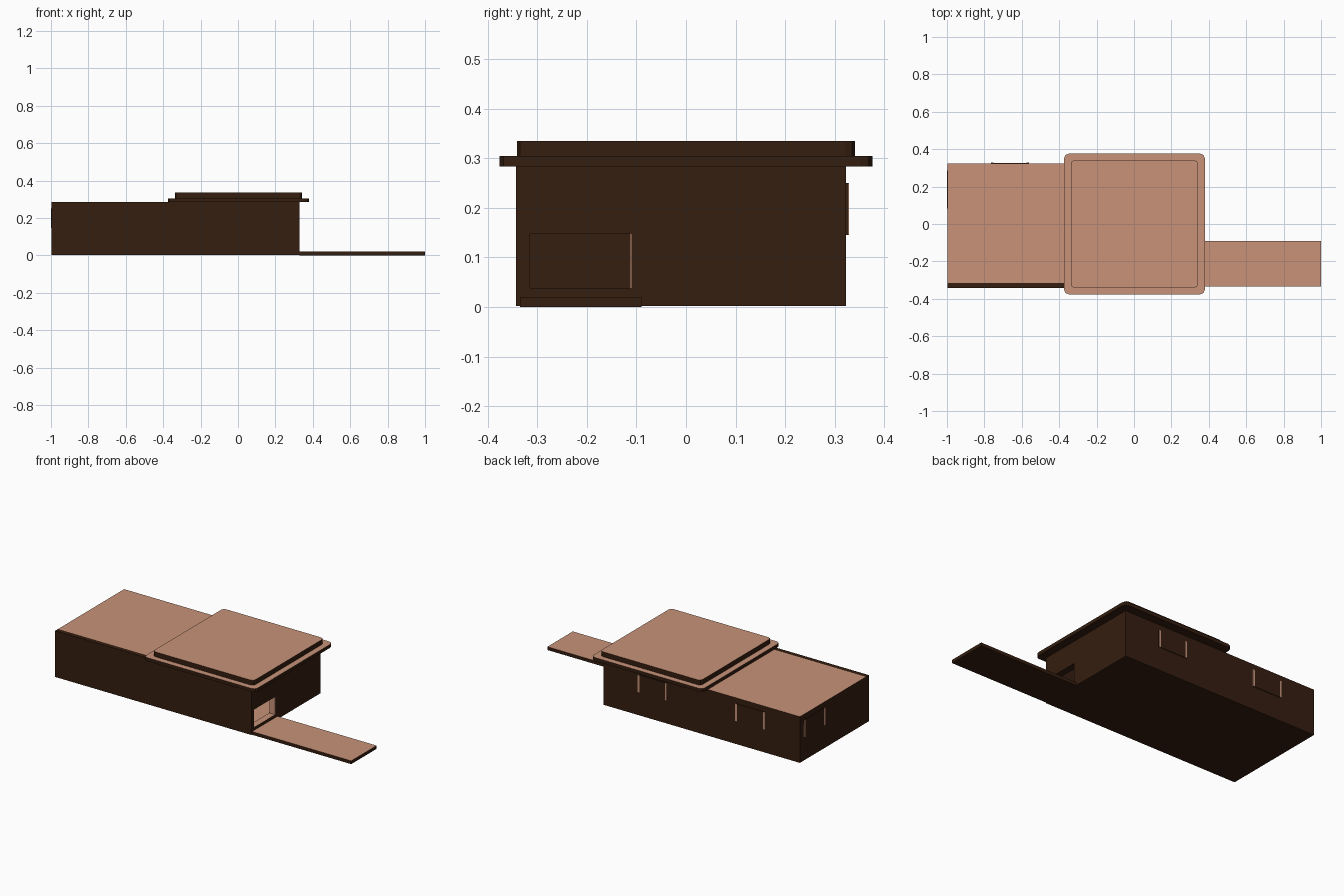
import bpy, bmesh

if "Cube" in bpy.data.objects:
    bpy.data.objects.remove(bpy.data.objects["Cube"])


def material(name, color):
    m = bpy.data.materials.new(name)
    m.diffuse_color = color
    m.use_nodes = True
    m.node_tree.nodes["Principled BSDF"].inputs["Base Color"].default_value = m.diffuse_color
    return m


DARK = material("dark_timber", (0.035, 0.013, 0.005, 1))
LIGHT = material("light_clay", (0.58, 0.29, 0.19, 1))


def box(name, x, y, z, mats=(DARK, DARK), corner=0):
    """Box from ranges; mats = (sides and bottom, top); corner rounds upright edges."""
    bm = bmesh.new()
    bmesh.ops.create_cube(bm, size=1)
    for v in bm.verts:
        v.co = [r[0] + (c + 0.5) * (r[1] - r[0]) for c, r in zip(v.co, (x, y, z))]
    if corner:
        upright = [e for e in bm.edges
                   if abs(e.verts[0].co.z - e.verts[1].co.z) > 1e-4]
        bmesh.ops.bevel(bm, geom=upright, offset=corner, segments=2,
                        profile=0.5, affect='EDGES')
    bm.normal_update()
    for f in bm.faces:
        f.material_index = 1 if f.normal.z > 0.9 else 0
    me = bpy.data.meshes.new(name)
    bm.to_mesh(me)
    bm.free()
    me.materials.append(mats[0])
    me.materials.append(mats[1])
    ob = bpy.data.objects.new(name, me)
    bpy.context.collection.objects.link(ob)
    return ob


CLAY_TOP = (DARK, LIGHT)
X0, X1 = -0.996, 0.33      # outer body
Y0, Y1 = -0.343, 0.323
H = 0.284
T = 0.028                  # wall thickness

# Hollow body: floor, walls and flat roof
box("floor", (X0, X1 - 0.04), (Y0 + T, Y1 - T), (0.002, 0.03), CLAY_TOP)
box("front_wall", (X0, X1), (Y0, Y0 + T), (0.002, H))
box("back_wall", (X0, X1), (Y1 - T, Y1), (0.002, H - 0.01))
box("left_wall", (X0, X0 + T), (Y0 + T, Y1 - T), (0.002, H - 0.01))
box("flat_roof", (X0, X1), (Y0 + T, Y1), (H - 0.01, H), CLAY_TOP)

# Right wall built around the low doorway
D0, D1, DZ0, DZ1 = -0.315, -0.11, 0.038, 0.147
WX = (X1 - 0.04, X1)
box("right_wall", WX, (D1, Y1 - T), (0.002, H - 0.01))
box("doorway_lintel", WX, (Y0 + T, D1), (DZ1, H - 0.01))
box("doorway_sill", WX, (Y0 + T, D1), (0.002, DZ0), CLAY_TOP)
box("doorway_jamb", (X1 - 0.039, X1 - 0.001), (D1 - 0.003, D1), (DZ0, DZ1),
    (LIGHT, LIGHT))

# Stepped roof slabs over the right-hand room
box("roof_eave", (-0.374, 0.379), (-0.376, 0.376), (H, 0.305), CLAY_TOP, 0.025)
box("roof_cap", (-0.338, 0.343), (-0.341, 0.341), (0.305, 0.335), CLAY_TOP, 0.02)

# Entrance path
box("path", (X1 - 0.002, 1.0), (-0.335, -0.09), (0, 0.02), CLAY_TOP)

# Windows: dark pane with pale uprights at both ends
WZ = (0.145, 0.25)
S = 0.013
for i, (a, b) in enumerate([(-0.10, 0.098), (-0.765, -0.562)]):
    box(f"back_window_{i}", (a, b), (Y1 - 0.005, Y1 + 0.004), WZ)
    for j, s in enumerate((a, b - S)):
        box(f"back_window_{i}_upright_{j}", (s, s + S), (Y1 - 0.005, Y1 + 0.006),
            WZ, (LIGHT, LIGHT))
a, b = 0.083, 0.286
box("left_window", (X0 - 0.003, X0 + 0.005), (a, b), WZ)
for j, s in enumerate((a, b - S)):
    box(f"left_window_upright_{j}", (X0 - 0.004, X0 + 0.005), (s, s + S), WZ,
        (LIGHT, LIGHT))
